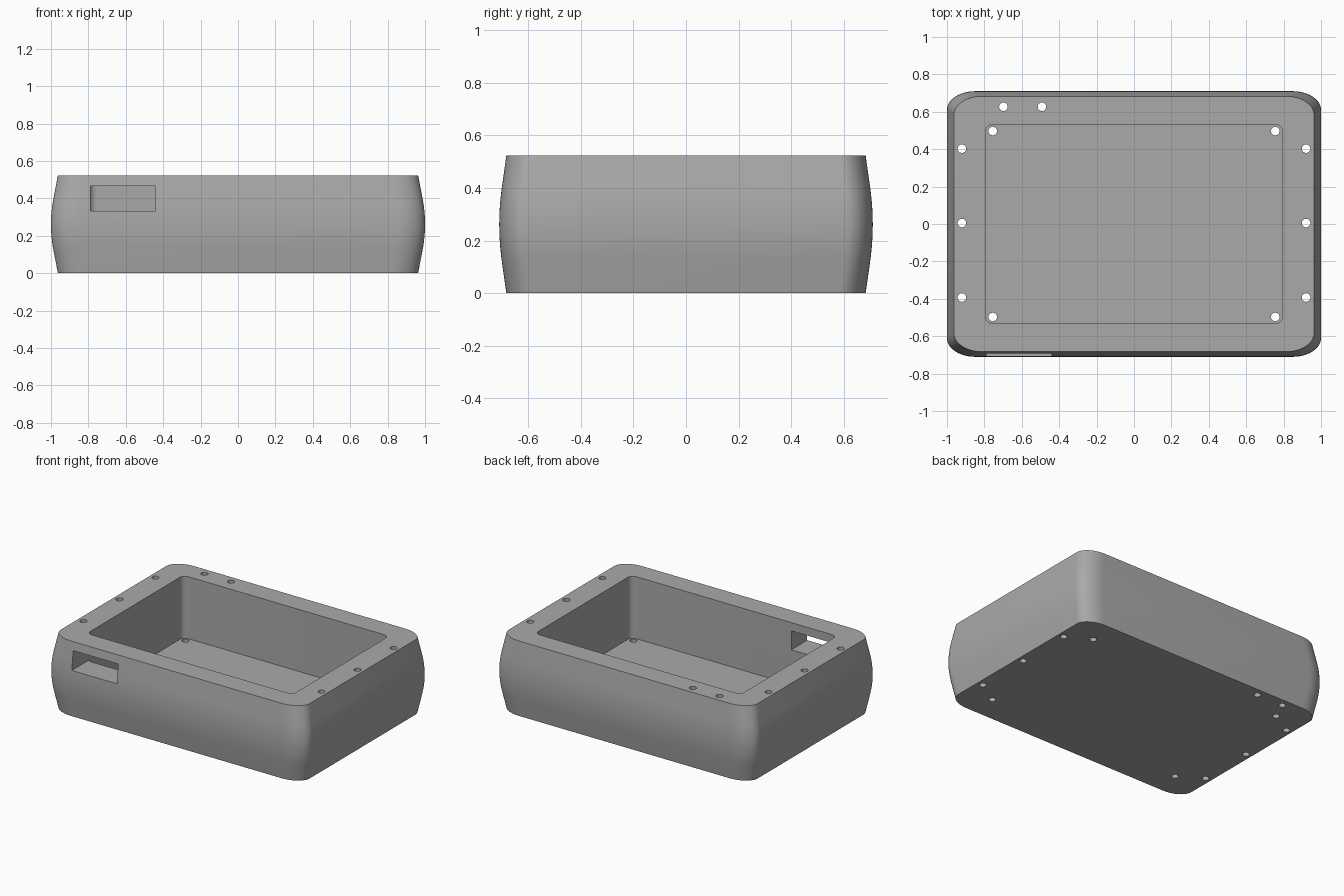
import bpy, bmesh, math

if "Cube" in bpy.data.objects:
    bpy.data.objects.remove(bpy.data.objects["Cube"])

HEIGHT = 0.523
FLOOR = 0.09

grey = bpy.data.materials.new("plain grey")
grey.use_nodes = True
COLOUR = (0.4, 0.4, 0.4, 1)
grey.diffuse_color = COLOUR
grey.node_tree.nodes["Principled BSDF"].inputs["Base Color"].default_value = COLOUR


def rounded_ring(bm, hx, hy, rx, ry, z, steps=12):
    """Vertices of a rectangle with elliptical corners."""
    ring = []
    for quarter, (sx, sy) in enumerate([(1, 1), (-1, 1), (-1, -1), (1, -1)]):
        for i in range(steps + 1):
            a = math.pi / 2 * (quarter + i / steps)
            ring.append(bm.verts.new((sx * (hx - rx) + rx * math.cos(a),
                                      sy * (hy - ry) + ry * math.sin(a), z)))
    return ring


def loft(bm, rings):
    """Closed solid through a stack of rings."""
    for low, high in zip(rings, rings[1:]):
        n = len(low)
        for i in range(n):
            j = (i + 1) % n
            bm.faces.new((low[i], low[j], high[j], high[i]))
    bm.faces.new(rings[0][::-1])
    bm.faces.new(rings[-1])


def finish(name, bm):
    mesh = bpy.data.meshes.new(name)
    bm.to_mesh(mesh)
    bm.free()
    mesh.materials.append(grey)
    obj = bpy.data.objects.new(name, mesh)
    bpy.context.scene.collection.objects.link(obj)
    return obj


# Outer shell: sides slope in from a rounded belt at mid height
def inset(z, blend=0.14):
    d = abs(z - HEIGHT / 2)
    def raw(d):
        return d * d / (2 * blend) if d < blend else d - blend / 2
    return raw(d) / raw(HEIGHT / 2)


bm = bmesh.new()
belt = [HEIGHT / 2 + 0.14 * (i / 6 - 1) for i in range(13)]
rings = []
for z in [0] + belt + [HEIGHT]:
    k = inset(z)
    rings.append(rounded_ring(bm, 1 - 0.037 * k, 0.71 - 0.027 * k, 0.15, 0.1, z))
loft(bm, rings)
case = finish("open_case", bm)

# Cavity cutter
bm = bmesh.new()
loft(bm, [rounded_ring(bm, 0.795, 0.532, 0.04, 0.04, z, 6) for z in (FLOOR, 0.7)])
cavity = finish("cavity_cutter", bm)

# Front port cutter
bm = bmesh.new()
bmesh.ops.create_cube(bm, size=1)
bmesh.ops.scale(bm, vec=(0.348, 0.3, 0.132), verts=bm.verts)
bmesh.ops.translate(bm, vec=(-0.615, -0.65, 0.399), verts=bm.verts)
port = finish("port_cutter", bm)

# Screw hole cutter: floor corners, side rims and back rim
spots = [(sx * 0.755, sy * 0.497) for sx in (-1, 1) for sy in (-1, 1)]
spots += [(sx * 0.92, y) for sx in (-1, 1) for y in (-0.393, 0.005, 0.403)]
spots += [(-0.698, 0.627), (-0.492, 0.627)]
bm = bmesh.new()
for x, y in spots:
    made = bmesh.ops.create_cone(bm, cap_ends=True, segments=20, radius1=0.023,
                                 radius2=0.023, depth=1)
    bmesh.ops.translate(bm, vec=(x, y, 0.3), verts=made["verts"])
holes = finish("screw_hole_cutter", bm)

# Cut the case
for cutter in (cavity, port, holes):
    mod = case.modifiers.new(cutter.name, "BOOLEAN")
    mod.operation = "DIFFERENCE"
    mod.solver = "EXACT"
    mod.object = cutter
bpy.context.view_layer.update()
cut = bpy.data.meshes.new_from_object(case.evaluated_get(bpy.context.evaluated_depsgraph_get()))
case.modifiers.clear()
case.data = cut
case.data.name = "open_case"
for cutter in (cavity, port, holes):
    bpy.data.objects.remove(cutter)

bpy.ops.object.select_all(action="DESELECT")
case.select_set(True)
bpy.context.view_layer.objects.active = case
bpy.ops.object.shade_smooth_by_angle(angle=math.radians(30))
